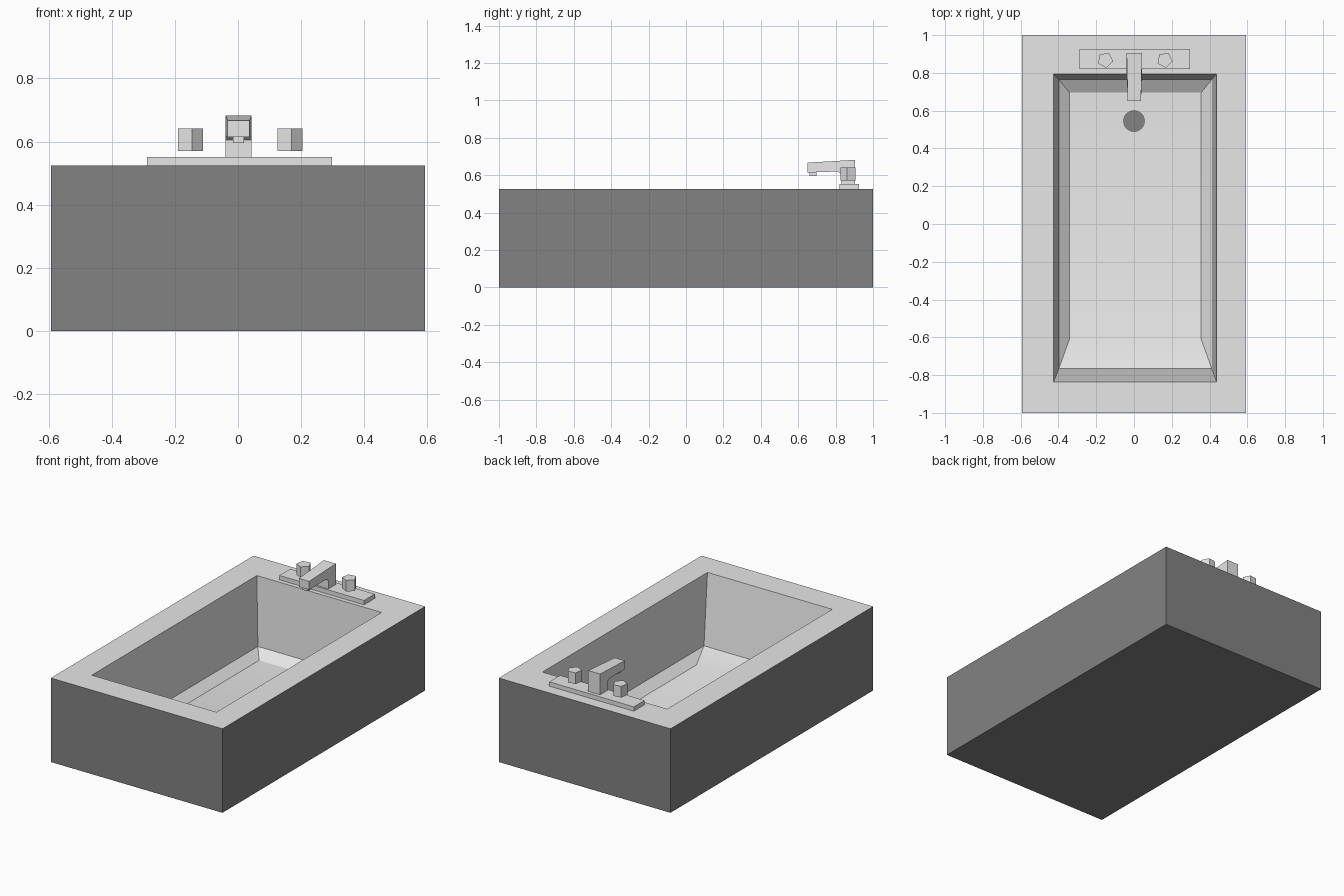
import bpy, bmesh, math

cube = bpy.data.objects.get("Cube")
if cube:
    bpy.data.objects.remove(cube, do_unlink=True)


def material(name, v):
    m = bpy.data.materials.new(name)
    m.use_nodes = True
    m.diffuse_color = (v, v, v, 1)
    m.node_tree.nodes["Principled BSDF"].inputs["Base Color"].default_value = (v, v, v, 1)
    return m


light = material("light grey", 0.8)
dark = material("dark grey", 0.226)


def add_object(name, bm, *mats):
    bmesh.ops.recalc_face_normals(bm, faces=bm.faces)
    mesh = bpy.data.meshes.new(name)
    bm.to_mesh(mesh)
    bm.free()
    for m in mats:
        mesh.materials.append(m)
    ob = bpy.data.objects.new(name, mesh)
    bpy.context.collection.objects.link(ob)
    return ob


def box(name, x0, x1, y0, y1, z0, z1, mat):
    bm = bmesh.new()
    bmesh.ops.create_cube(bm, size=1)
    for v in bm.verts:
        v.co = (x1 if v.co.x > 0 else x0, y1 if v.co.y > 0 else y0, z1 if v.co.z > 0 else z0)
    return add_object(name, bm, mat)


def prism(name, x, y, z0, z1, radius, sides, turn, mat):
    bm = bmesh.new()
    ring = [bm.verts.new((x + radius * math.cos(turn + i * math.tau / sides),
                          y + radius * math.sin(turn + i * math.tau / sides), z0))
            for i in range(sides)]
    base = bm.faces.new(ring)
    top = bmesh.ops.extrude_face_region(bm, geom=[base])["geom"]
    for v in top:
        if isinstance(v, bmesh.types.BMVert):
            v.co.z = z1
    if base.is_valid is False or len([f for f in bm.faces if len(f.verts) == sides]) < 2:
        bm.faces.new(ring)
    return add_object(name, bm, mat)


# Tub: rectangular rings from the underside, over the rim and down into the basin
RIM, FLOOR = 0.525, 0.055
rings = [  # x0, x1, y0, y1, z
    (-0.593, 0.593, -1.0, 1.0, 0.0),
    (-0.593, 0.593, -1.0, 1.0, RIM),
    (-0.425, 0.437, -0.836, 0.793, RIM),
    (-0.398, 0.412, -0.766, 0.765, 0.10),
    (-0.341, 0.355, -0.608, 0.695, FLOOR),
]
bm = bmesh.new()
loops = [[bm.verts.new((x, y, z)) for x, y in ((x0, y0), (x1, y0), (x1, y1), (x0, y1))]
         for x0, x1, y0, y1, z in rings]
bm.faces.new(loops[0]).material_index = 1
bm.faces.new(loops[-1])
for n, (a, b) in enumerate(zip(loops, loops[1:])):
    for i in range(4):
        j = (i + 1) % 4
        face = bm.faces.new((a[i], a[j], b[j], b[i]))
        face.material_index = 1 if n == 0 else 0   # dark outer sides
tub = add_object("tub", bm, light, dark)
bpy.context.view_layer.objects.active = tub
tub.select_set(True)
bpy.ops.object.shade_smooth_by_angle(angle=math.radians(30))
tub.select_set(False)

# Drain plate on the basin floor
prism("drain", 0.0, 0.545, FLOOR - 0.002, FLOOR + 0.004, 0.058, 32, 0, dark)

# Tap base and five-sided handles
box("tap_base", -0.288, 0.297, 0.82, 0.926, RIM, 0.552, light)
for side, x in (("right", -0.152), ("left", 0.163)):
    prism(side + "_tap_handle", x, 0.868, 0.571, 0.641, 0.042, 5, math.radians(-10), light)

# Spout: side profile extruded in x, narrowing towards the tip
profile = [(0.904, 0.552), (0.904, 0.682), (0.65, 0.667), (0.65, 0.614),
           (0.81, 0.62), (0.832, 0.605), (0.832, 0.552)]
bm = bmesh.new()
sides = []
for s in (-1, 1):
    sides.append([bm.verts.new((0.002 + s * (0.035 if y < 0.7 else 0.041), y, z))
                  for y, z in profile])
    bm.faces.new(sides[-1])
for i in range(len(profile)):
    j = (i + 1) % len(profile)
    bm.faces.new((sides[0][i], sides[0][j], sides[1][j], sides[1][i]))
add_object("spout", bm, light)
box("spout_nozzle", -0.016, 0.019, 0.66, 0.697, 0.596, 0.625, light)
